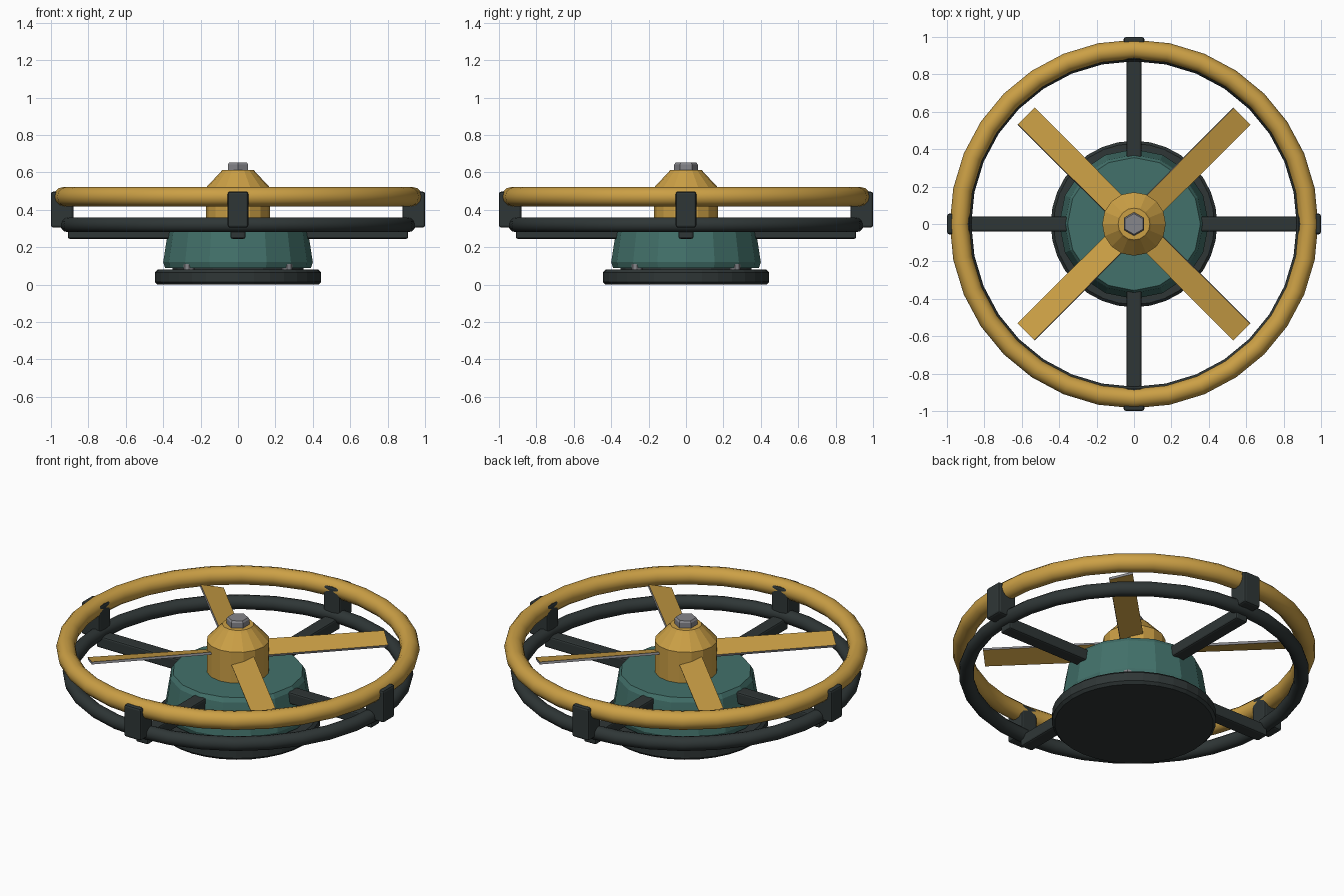
import bpy, bmesh, math
from mathutils import Matrix, Vector

if "Cube" in bpy.data.objects:
    bpy.data.objects.remove(bpy.data.objects["Cube"])


def material(name, rgb):
    m = bpy.data.materials.new(name)
    m.use_nodes = True
    color = (*rgb, 1)
    m.diffuse_color = color
    m.node_tree.nodes["Principled BSDF"].inputs["Base Color"].default_value = color
    return m


gold = material("warm gold", (0.60, 0.35, 0.06))
teal = material("muted teal", (0.055, 0.165, 0.145))
dark = material("dark slate", (0.028, 0.037, 0.037))
steel = material("steel grey", (0.24, 0.24, 0.26))


def finish(name, bm, *mats):
    bmesh.ops.recalc_face_normals(bm, faces=bm.faces)
    mesh = bpy.data.meshes.new(name)
    bm.to_mesh(mesh)
    bm.free()
    for m in mats:
        mesh.materials.append(m)
    ob = bpy.data.objects.new(name, mesh)
    bpy.context.collection.objects.link(ob)
    return ob


def lathe(name, profile, sides, mat, turn=0.0, at=(0, 0)):
    """Capped solid of revolution from (radius, height) points."""
    bm = bmesh.new()
    rows = []
    for r, z in profile:
        angles = [turn + math.tau * i / sides for i in range(sides)]
        rows.append([bm.verts.new((at[0] + r * math.cos(a), at[1] + r * math.sin(a), z))
                     for a in angles])
    for low, high in zip(rows, rows[1:]):
        for i in range(sides):
            j = (i + 1) % sides
            bm.faces.new((low[i], low[j], high[j], high[i]))
    bm.faces.new(rows[0])
    bm.faces.new(rows[-1])
    return finish(name, bm, mat)


def ring(name, major, minor, z, mat):
    bpy.ops.mesh.primitive_torus_add(major_radius=major, minor_radius=minor, location=(0, 0, z),
                                     major_segments=32, minor_segments=12)
    ob = bpy.context.object
    ob.name = name
    ob.data.materials.append(mat)
    bpy.ops.object.shade_smooth()


def box(name, low, high, angle, bevel, mat):
    """Box between two corners, turned about the vertical axis."""
    low, high = Vector(low), Vector(high)
    bm = bmesh.new()
    bmesh.ops.create_cube(bm, size=1)
    bmesh.ops.scale(bm, vec=high - low, verts=bm.verts)
    bmesh.ops.translate(bm, vec=(low + high) / 2, verts=bm.verts)
    ob = finish(name, bm, mat)
    ob.rotation_euler.z = angle
    mod = ob.modifiers.new("soft edges", "BEVEL")
    mod.width = bevel
    mod.segments = 2


def blade(name, angle):
    """Pitched plate with steel edges."""
    bm = bmesh.new()
    bmesh.ops.create_cube(bm, size=1)
    for f in bm.faces:
        f.material_index = 0 if abs(f.normal.z) > 0.5 else 1
    bmesh.ops.scale(bm, vec=(0.70, 0.13, 0.014), verts=bm.verts)
    for v in bm.verts:
        pitch = math.radians(13 if v.co.x > 0 else 18)
        v.co = Matrix.Rotation(pitch, 3, "X") @ v.co
    bmesh.ops.translate(bm, vec=(0.465, 0, 0.457), verts=bm.verts)
    finish(name, bm, gold, steel).rotation_euler.z = angle


# Base and motor housing
lathe("base_plate", [(0.43, 0), (0.445, 0.015), (0.445, 0.065), (0.43, 0.08)], 32, dark)
lathe("base_neck", [(0.35, 0.07), (0.35, 0.10)], 16, dark)
lathe("motor_housing", [(0.39, 0.09), (0.40, 0.12), (0.375, 0.28), (0.37, 0.31), (0.355, 0.335)],
      16, teal)

# Rotor hub and nut
lathe("rotor_hub", [(0.17, 0.32), (0.17, 0.52), (0.095, 0.60), (0.085, 0.612)], 16, gold)
lathe("hub_nut", [(0.063, 0.60), (0.063, 0.642), (0.055, 0.652)], 6, steel, math.pi / 6)

# Guard rings
ring("upper_guard_ring", 0.933, 0.052, 0.47, gold)
ring("lower_guard_ring", 0.91, 0.04, 0.32, dark)

# Four arms, posts, blades and base bolts
for i in range(4):
    a = i * math.pi / 2
    d = a + math.pi / 4
    box(f"support_arm_{i + 1}", (0.33, -0.04, 0.245), (0.91, 0.04, 0.315), a, 0.01, dark)
    box(f"ring_post_{i + 1}", (0.88, -0.055, 0.305), (1.0, 0.055, 0.497), a, 0.012, dark)
    blade(f"rotor_blade_{i + 1}", d)
    lathe(f"base_bolt_{i + 1}", [(0.03, 0.07), (0.03, 0.11)], 8, steel,
          at=(0.37 * math.cos(d), 0.37 * math.sin(d)))
